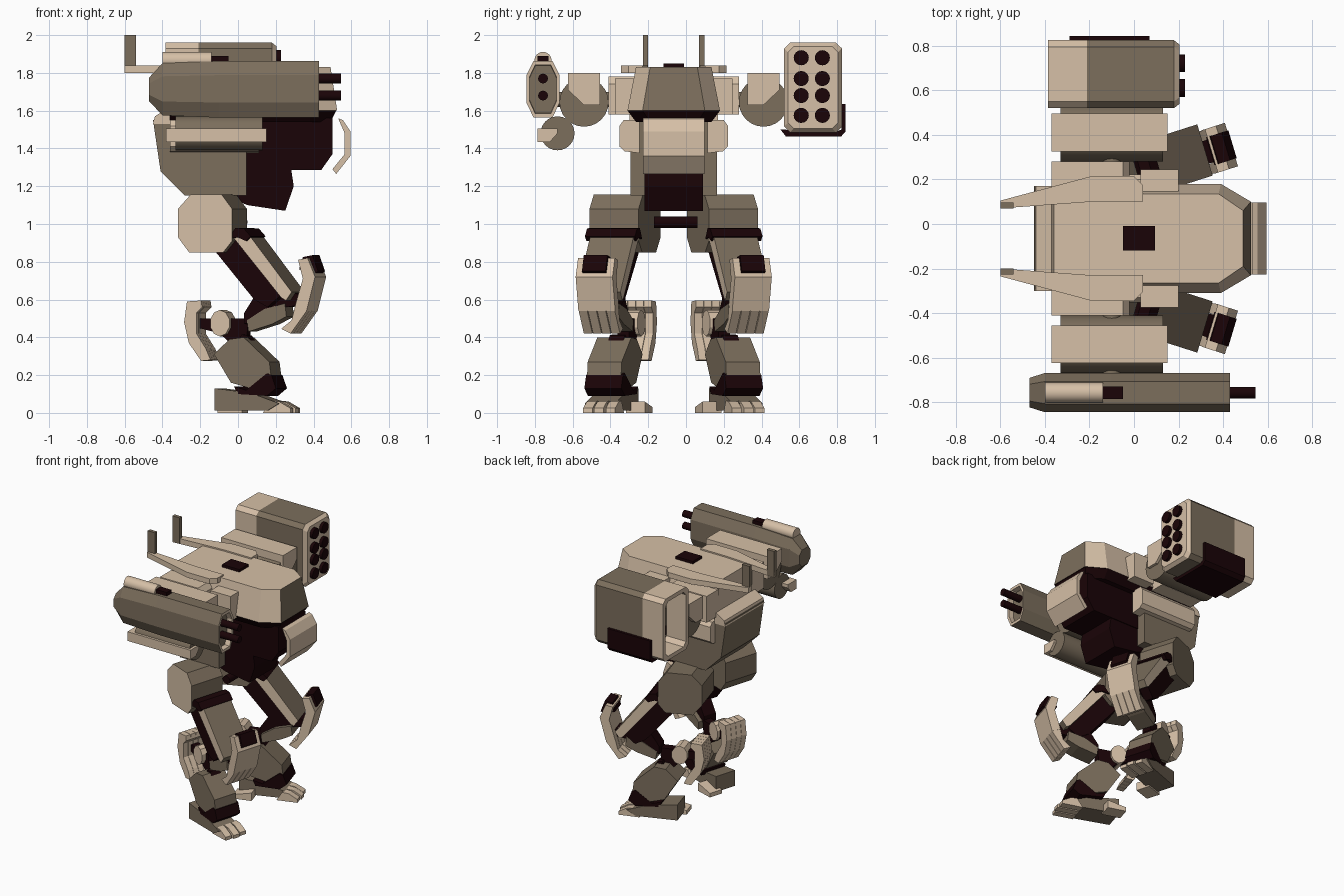
import bpy, bmesh, math
from mathutils import Vector

C = -0.065      # centre plane of the body (the weapons are unequal)
SPLAY = 0.32    # outward turn of the legs


def material(name, rgb):
    m = bpy.data.materials.new(name)
    m.diffuse_color = (*rgb, 1)
    return m


MATS = [material("tan", (0.67, 0.525, 0.385)),
        material("olive_brown", (0.2, 0.156, 0.108)),
        material("dark_maroon", (0.010, 0.001, 0.002))]
TAN, BROWN, DARK = 0, 1, 2


def loft(name, rings, mats, caps, smooth=False):
    """Skin through equal rings; mats is one index per band, caps are the ends."""
    bm = bmesh.new()
    rows = [[bm.verts.new(p) for p in r] for r in rings]
    n = len(rows[0])
    for k in range(len(rows) - 1):
        for i in range(n):
            j = (i + 1) % n
            f = bm.faces.new((rows[k][i], rows[k][j], rows[k + 1][j], rows[k + 1][i]))
            f.material_index = mats[k] if isinstance(mats, list) else mats
    for row, c in ((rows[0][::-1], caps[0]), (rows[-1], caps[1])):
        bm.faces.new(row).material_index = c
    bmesh.ops.recalc_face_normals(bm, faces=bm.faces[:])
    me = bpy.data.meshes.new(name)
    bm.to_mesh(me)
    bm.free()
    for m in MATS:
        me.materials.append(m)
    ob = bpy.data.objects.new(name, me)
    bpy.context.collection.objects.link(ob)
    if smooth:
        bpy.context.view_layer.objects.active = ob
        ob.select_set(True)
        bpy.ops.object.shade_smooth_by_angle(angle=math.radians(35))
        ob.select_set(False)
    return ob


def pair(name, pts, s0, s1, rim, cap=None, sides=(-1, 1), splay=0.0, fit=True):
    """Side profile (x, z) given width s0..s1 from the centre plane, on both sides.
    splay turns it outward; fit narrows it so the turned part keeps its length."""
    cap = rim if cap is None else cap
    caps = cap if isinstance(cap, tuple) else (cap, cap)
    turn = splay * 0.94
    lo, hi = min(p[0] for p in pts), max(p[0] for p in pts)
    k = max(0.75, 1 - turn * (s1 - s0) / (hi - lo)) if fit else 1
    m = (lo + hi) / 2
    for g in sides:
        label = name + ("_right" if g < 0 else "_left") if len(sides) == 2 else name
        loft(label, [[(m + (x - m) * k - turn * (s - 0.29), C + g * (s + splay * x), z)
                      for x, z in pts] for s in (s0, s1)], rim, caps)


def mid(name, pts, s, rim, cap=None):
    pair(name, pts, -s, s, rim, cap, sides=(1,))


def rect(x0, x1, z0, z1):
    return [(x0, z0), (x1, z0), (x1, z1), (x0, z1)]


def along_x(name, pts, x0, x1, mat):
    """Cross-section (y, z) run along x."""
    loft(name, [[(x, y, z) for y, z in pts] for x in (x0, x1)], mat, (mat, mat))


def rod(name, a, b, r, mat, n=24):
    a, b = Vector(a), Vector(b)
    d = (b - a).normalized()
    u = d.orthogonal().normalized()
    v = d.cross(u)
    rings = [[p + r * (u * math.cos(2 * math.pi * i / n) + v * math.sin(2 * math.pi * i / n))
              for i in range(n)] for p in (a, b)]
    loft(name, rings, mat, (mat, mat), True)


# Upper hull: plan outline, wider at the foot, with a brown windshield
half = [(0.49, 0.125), (0.38, 0.2), (-0.36, 0.2)]
half_low = [(0.525, 0.165), (0.39, 0.245), (-0.37, 0.245)]


def plan(h, z):
    return [(x, C + s, z) for x, s in h] + [(x, C - s, z) for x, s in reversed(h)]


hull = loft("upper_hull", [plan(half_low, 1.6), plan(half, 1.83)], TAN, (DARK, TAN))
for p in hull.data.polygons:
    if p.normal.x > 0.9:
        p.material_index = BROWN
loft("hull_base_band", [plan(half, 1.54), plan([(x * 0.99, s) for x, s in half_low], 1.6)],
     DARK, (DARK, DARK))
mid("roof_hatch", rect(-0.05, 0.095, 1.82, 1.85), 0.055, DARK)
mid("rear_lip", [(-0.45, 1.53), (-0.36, 1.53), (-0.36, 1.62), (-0.44, 1.57)], 0.235, TAN)
pair("hull_side_rear", [(-0.37, 1.58), (-0.02, 1.58), (-0.02, 1.74), (-0.05, 1.78), (-0.37, 1.78)],
     0.2, 0.345, TAN)
pair("hull_side_front", rect(0.03, 0.2, 1.58, 1.77), 0.2, 0.31, TAN)

# Antenna arms: flat plan shape with an upright post
arm = [(-0.6, 0.135), (-0.6, 0.17), (-0.19, 0.28), (0, 0.28), (0.04, 0.24), (0.04, 0.165), (-0.19, 0.165)]
for g in (-1, 1):
    tag = "_right" if g < 0 else "_left"
    loft("antenna_arm" + tag, [[(x, C + g * s, z) for x, s in arm] for z in (1.80, 1.84)],
         TAN, (TAN, TAN))
pair("antenna_post", rect(-0.6, -0.54, 1.805, 2.0), 0.135, 0.162, BROWN)

# Torso
mid("torso_rear", [(-0.45, 1.55), (-0.41, 1.28), (-0.28, 1.15), (0.045, 1.15), (0.045, 1.55)],
    0.23, BROWN)
mid("torso_front", [(0.04, 1.56), (0.5, 1.56), (0.5, 1.37), (0.44, 1.285), (0.04, 1.285)],
    0.162, DARK)
mid("pelvis", [(0.0, 1.3), (0.28, 1.3), (0.295, 1.2), (0.25, 1.07), (0.05, 1.1), (-0.1, 1.16)],
    0.155, DARK)
mid("chest_guard", [(0.53, 1.56), (0.555, 1.55), (0.595, 1.49), (0.595, 1.36), (0.52, 1.265),
                    (0.5, 1.29), (0.565, 1.37), (0.565, 1.48)], 0.162, TAN)
pod = [(0.18, 1.375), (0.26, 1.385), (0.287, 1.41), (0.287, 1.52), (0.265, 1.55), (0.18, 1.55)]
for g in (-1, 1):
    along_x("torso_side_pod" + ("_right" if g < 0 else "_left"),
            [(C + g * s, z) for s, z in pod], -0.36, 0.11, TAN)
rod("pelvis_rod", (0.02, C - 0.105, 1.01), (0.02, C + 0.125, 1.01), 0.03, DARK)

# Shoulders: a drum along x with a cut armour block on it
for g in (-1, 1):
    tag = "_right" if g < 0 else "_left"
    yc = C + g * 0.475
    rod("shoulder_drum" + tag, (-0.33, yc, 1.645), (0.13, yc, 1.645), 0.13, BROWN)
    block = [(-0.085, 1.63), (0.0, 1.63), (0.085, 1.71), (0.085, 1.8), (-0.085, 1.8)]
    along_x("shoulder_block" + tag, [(yc + g * d, z) for d, z in block], -0.37, 0.15, TAN)
    rod("shoulder_axle" + tag, (-0.1, C + g * 0.3, 1.66), (-0.1, C + g * 0.62, 1.66), 0.04, BROWN)

# Gun pod with recessed muzzle, twin barrels and a tube on top
q = [(0.05, 0.15), (0.088, 0.075), (0.088, -0.07), (0.05, -0.15)]
section = q + [(-y, z) for y, z in reversed(q)]
loft("gun_pod", [[(x, -0.757 + y * a, 1.713 + z * b) for y, z in section]
                 for x, a, b in ((-0.47, 0.75, 0.42), (-0.40, 1, 0.92), (-0.1, 1, 1), (0.43, 1, 1),
                                 (0.43, 0.82, 0.86), (0.39, 0.8, 0.84))],
     [BROWN, BROWN, BROWN, TAN, TAN], (BROWN, BROWN))
for i, z in enumerate((1.68, 1.77)):
    rod("gun_barrel_%d" % i, (0.38, -0.757, z), (0.545, -0.757, z), 0.026, DARK, n=16)
rod("sight_tube", (-0.40, -0.757, 1.866), (-0.14, -0.757, 1.866), 0.045, TAN)
along_x("sight_lens", [(-0.785, 1.83), (-0.729, 1.83), (-0.729, 1.89), (-0.785, 1.89)], -0.14, -0.05, DARK)
rod("forearm_drum", (-0.33, -0.68, 1.48), (0.13, -0.68, 1.48), 0.09, BROWN)
along_x("forearm_block", [(-0.785, 1.435), (-0.72, 1.435), (-0.68, 1.48), (-0.68, 1.505), (-0.785, 1.505)],
        -0.38, 0.15, TAN)

# Missile box: chamfered section, open at the rear, eight tubes at the front
c = 0.03


def box_ring(x, k):
    y0, y1, z0, z1 = 0.52 + k, 0.82 + 0.005 - k, 1.485 + k, 1.96 - k
    return [(x, y, z) for y, z in ((y0 + c, z0), (y1 - c, z0), (y1, z0 + c), (y1, z1 - c),
                                   (y1 - c, z1), (y0 + c, z1), (y0, z1 - c), (y0, z0 + c))]


loft("missile_box", [box_ring(x, k) for x, k in
                     ((-0.22, 0.03), (-0.385, 0.03), (-0.385, 0), (-0.21, 0), (0.18, 0), (0.205, 0.02))],
     [TAN, TAN, TAN, BROWN, TAN], (TAN, TAN))
along_x("box_rear_hatch", [(0.56, 1.63), (0.7, 1.63), (0.7, 1.76), (0.56, 1.76)], -0.228, -0.21, BROWN)
along_x("box_rear_slot", [(0.56, 1.56), (0.7, 1.56), (0.7, 1.63), (0.56, 1.63)], -0.228, -0.21, DARK)
for i in range(8):
    y, z = (0.61, 0.722)[i % 2], (1.575, 1.68, 1.77, 1.88)[i // 2]
    rod("missile_tube_%d" % i, (0.19, y, z), (0.228, y, z), 0.04, DARK, n=16)
along_x("missile_box_skid", [(0.5, 1.5), (0.53, 1.462), (0.82, 1.462), (0.845, 1.49), (0.845, 1.635),
                             (0.822, 1.635), (0.822, 1.5), (0.8, 1.49)], -0.29, 0.07, DARK)

# Hips and thighs
hip = [(-0.23, 1.155), (-0.02, 1.155), (0.05, 1.08), (0.05, 0.91), (-0.01, 0.85),
       (-0.24, 0.85), (-0.315, 0.93), (-0.315, 1.08)]
pair("hip_right", hip, 0.17, 0.43, BROWN, (BROWN, TAN), sides=(-1,), splay=SPLAY)
pair("hip_left", hip, 0.17, 0.43, BROWN, sides=(1,), splay=SPLAY)
L = dict(splay=SPLAY)
T = dict(splay=SPLAY, fit=False)
pair("thigh_beam", [(-0.12, 0.86), (0.02, 0.92), (0.29, 0.63), (0.2, 0.56), (0.12, 0.6)],
     0.22, 0.39, DARK, **L)
pair("thigh_armour", [(0.01, 0.93), (0.085, 0.955), (0.32, 0.64), (0.29, 0.595), (0.265, 0.61)],
     0.18, 0.41, BROWN, TAN, **T)
pair("thigh_band", [(-0.01, 0.92), (0.03, 0.98), (0.075, 0.975), (0.11, 0.935), (0.085, 0.91), (0.04, 0.93)],
     0.17, 0.435, DARK, **T)

# Knee guards, split into fingers at the bottom
pair("knee_guard", [(0.345, 0.81), (0.395, 0.82), (0.435, 0.72), (0.39, 0.54), (0.33, 0.57), (0.37, 0.71)],
     0.185, 0.38, TAN, **T)
for i in range(4):
    s = 0.185 + 0.04875 * i
    pair("knee_finger_%d" % i, [(0.33, 0.57), (0.39, 0.54), (0.305, 0.42), (0.255, 0.445), (0.31, 0.49)],
         s + 0.002, s + 0.047, TAN, **T)
pair("knee_pad", [(0.34, 0.76), (0.36, 0.825), (0.41, 0.835), (0.44, 0.75), (0.42, 0.735)],
     0.22, 0.345, DARK, **T)
pair("knee_joint", [(0.12, 0.66), (0.26, 0.66), (0.36, 0.62), (0.35, 0.57), (0.2, 0.55), (0.03, 0.47), (0.03, 0.53)],
     0.23, 0.33, DARK, **L)
pair("rear_link", [(0.04, 0.49), (0.15, 0.55), (0.28, 0.58), (0.29, 0.51), (0.2, 0.47), (0.05, 0.43)],
     0.2, 0.335, BROWN, **L)

# Rear joint discs and curved calf guards in four strips
disc = [(-0.09 + 0.07 * math.cos((a + 0.5) * math.pi / 5), 0.475 + 0.07 * math.sin((a + 0.5) * math.pi / 5))
        for a in range(10)]
pair("calf_disc", disc, 0.2, 0.31, TAN, **L)
pair("calf_axle", [(-0.22, 0.45), (-0.1, 0.42), (0.0, 0.33), (0.05, 0.37), (0.06, 0.5), (-0.22, 0.5)],
     0.22, 0.28, DARK, **L)
for i in range(4):
    s = 0.175 + 0.042 * i
    pair("calf_guard_%d" % i, [(-0.255, 0.59), (-0.18, 0.595), (-0.175, 0.56), (-0.205, 0.53), (-0.205, 0.42),
                               (-0.155, 0.34), (-0.13, 0.28), (-0.18, 0.275), (-0.245, 0.37), (-0.27, 0.48)],
         s, s + 0.04, TAN, **T)

# Shins, ankles and feet
pair("shin", [(-0.03, 0.39), (0.06, 0.4), (0.22, 0.27), (0.23, 0.2), (0.1, 0.13), (-0.02, 0.16), (-0.125, 0.31)],
     0.205, 0.385, BROWN, **L)
pair("shin_cap", [(0.0, 0.38), (0.02, 0.415), (0.06, 0.41), (0.1, 0.365)], 0.24, 0.32, DARK, **L)
pair("ankle", [(-0.02, 0.14), (0.06, 0.12), (0.2, 0.21), (0.23, 0.2), (0.26, 0.13), (0.2, 0.09), (0.0, 0.1)],
     0.195, 0.39, DARK, **L)
pair("foot", [(-0.12, 0.012), (0.2, 0.012), (0.27, 0.05), (0.1, 0.105), (-0.12, 0.13)],
     0.225, 0.385, BROWN, **L)
for i in range(3):
    s = 0.212 + 0.06 * i
    tip = 0.315 - 0.01 * abs(i - 1)
    pair("toe_%d" % i, [(0.16, 0.0), (tip, 0.0), (tip, 0.025), (tip - 0.06, 0.06), (0.2, 0.065)],
         s, s + 0.05, TAN, **T)
pair("side_toe", [(-0.12, 0.0), (0.01, 0.0), (0.01, 0.06), (-0.12, 0.03)], 0.15, 0.25, TAN, **T)
